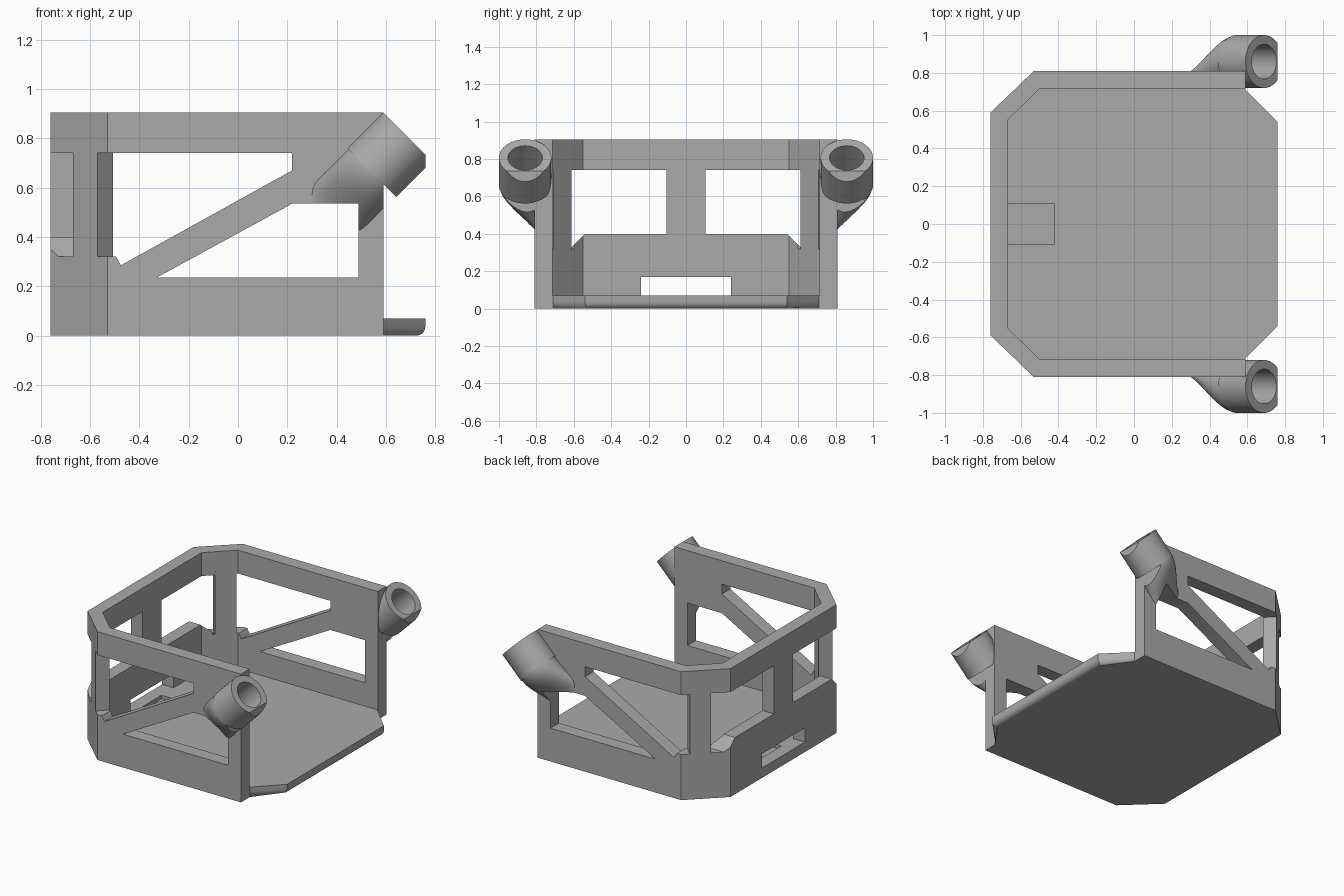
import bpy, bmesh, math
from mathutils import Vector

if "Cube" in bpy.data.objects:
    bpy.data.objects.remove(bpy.data.objects["Cube"])

grey = bpy.data.materials.new("plain_grey")
grey.use_nodes = True
COLOUR = (0.4, 0.4, 0.4, 1)
grey.diffuse_color = COLOUR
grey.node_tree.nodes["Principled BSDF"].inputs["Base Color"].default_value = COLOUR


def make(name, bm):
    bmesh.ops.recalc_face_normals(bm, faces=bm.faces)
    mesh = bpy.data.meshes.new(name)
    bm.to_mesh(mesh)
    bm.free()
    mesh.materials.append(grey)
    ob = bpy.data.objects.new(name, mesh)
    bpy.context.collection.objects.link(ob)
    return ob


def prism(name, outline, axis, low, high):
    """Extrude a 2D outline along the named axis."""
    place = {"x": lambda a, b, h: (h, a, b),
             "y": lambda a, b, h: (a, h, b),
             "z": lambda a, b, h: (a, b, h)}[axis]
    bm = bmesh.new()
    face = bm.faces.new([bm.verts.new(place(a, b, low)) for a, b in outline])
    new = bmesh.ops.extrude_face_region(bm, geom=[face])["geom"]
    shift = Vector(place(0, 0, high - low))
    bmesh.ops.translate(bm, vec=shift, verts=[v for v in new if isinstance(v, bmesh.types.BMVert)])
    return make(name, bm)


def box(name, x, y, z):
    return prism(name, [(x[0], y[0]), (x[1], y[0]), (x[1], y[1]), (x[0], y[1])], "z", *z)


def cylinder(name, start, end, radius, sides=48):
    start, end = Vector(start), Vector(end)
    bm = bmesh.new()
    bmesh.ops.create_cone(bm, cap_ends=True, segments=sides, radius1=radius,
                          radius2=radius, depth=(end - start).length)
    turn = (end - start).to_track_quat("Z", "Y").to_matrix().to_4x4()
    turn.translation = (start + end) / 2
    bm.transform(turn)
    return make(name, bm)


def cut(ob, cutters):
    """Subtract each cutter and bake the result."""
    for c in cutters:
        mod = ob.modifiers.new("cut", "BOOLEAN")
        mod.operation, mod.solver, mod.object = "DIFFERENCE", "EXACT", c
    bpy.context.view_layer.update()
    graph = bpy.context.evaluated_depsgraph_get()
    mesh = bpy.data.meshes.new_from_object(ob.evaluated_get(graph))
    ob.modifiers.clear()
    ob.data = mesh


def mirrored(half):
    return half + [(x, -y) for x, y in reversed(half)]


FLOOR, TOP = 0.07, 0.905
cutters, parts = [], []

# Floor plate with a rounded lower front lip
floor = prism("floor_plate", mirrored([(-0.76, 0.59), (-0.53, 0.81), (0.59, 0.81),
                                       (0.59, 0.71), (0.76, 0.54)]), "z", 0, FLOOR)
bm = bmesh.new()
bm.from_mesh(floor.data)
lip = [e for e in bm.edges if all(v.co.z < 0.01 and v.co.x > 0.58 for v in e.verts)
       and max(v.co.x for v in e.verts) > 0.7]
bmesh.ops.bevel(bm, geom=lip, offset=0.035, segments=5, profile=0.5, affect="EDGES")
bm.to_mesh(floor.data)
bm.free()

# Screw holes with counterbores below, and the shallow cable recess
floor_cuts = [box("recess_cutter", (-0.67, -0.42), (-0.105, 0.105), (0.045, 0.2))]
for x in (-0.47, 0.565):
    for y in (-0.52, 0.52):
        floor_cuts.append(cylinder("hole_cutter", (x, y, -0.1), (x, y, 0.2), 0.052))
        floor_cuts.append(cylinder("counterbore_cutter", (x, y, -0.1), (x, y, 0.03), 0.115))
cut(floor, floor_cuts)
cutters += floor_cuts
parts.append(floor)

# U-shaped wall
outer = [(0.59, 0.81), (-0.53, 0.81), (-0.76, 0.59)]
inner = [(0.59, 0.715), (-0.5, 0.715), (-0.67, 0.55)]
ring = outer + [(x, -y) for x, y in reversed(outer)] + \
    [(x, -y) for x, y in inner] + list(reversed(inner))
wall = prism("wall", ring, "z", FLOOR, TOP)

upper = [(-0.62, 0.32), (-0.495, 0.32), (-0.475, 0.285), (0.22, 0.67), (0.22, 0.74), (-0.62, 0.74)]
lower = [(-0.33, 0.235), (0.49, 0.235), (0.49, 0.535), (0.22, 0.535)]
back = [(0.105, 0.4), (0.54, 0.4), (0.62, 0.32), (0.95, 0.32), (0.95, 0.74), (0.105, 0.74)]
wall_cuts = [box("slot_cutter", (-0.9, -0.6), (-0.24, 0.24), (0.0, 0.17))]
lower_cuts, bores = [], []
DIRECTION = Vector((1, 0, 1)).normalized()
ACROSS = Vector((-1, 0, 1)).normalized()
for s in (-1, 1):
    span = sorted((s * 0.6, s * 1.1))
    wall_cuts.append(prism("upper_window_cutter", upper, "y", *span))
    lower_cuts.append(prism("lower_window_cutter", lower, "y", *span))
    wall_cuts.append(prism("back_window_cutter", [(s * y, z) for y, z in back], "x", -0.9, -0.58))
    mouth = Vector((0.689, s * 0.86, 0.806))
    bores.append(cylinder("bore_cutter", mouth - DIRECTION * 0.2, mouth + DIRECTION * 0.1, 0.092))
cut(wall, wall_cuts + lower_cuts + bores)
parts.append(wall)

trim = box("front_trim_cutter", (0.76, 1.2), (-1.2, 1.2), (0, 1.2))
flare_trim = box("flare_trim_cutter", (0.59, 1.2), (-1.2, 1.2), (0, 1.2))
cutters += wall_cuts + lower_cuts + bores + [trim, flare_trim]


def flare(name, side):
    """Tapered blend running from the socket back into the wall."""
    bm = bmesh.new()
    rings, count, steps = [], 32, 12
    for i in range(steps + 1):
        t = i / steps
        ease = t * t * (3 - 2 * t)
        depth = 0.27 * (1 - ease) + 0.075 * ease
        centre = Vector((0.553, 0, 0.67)) - DIRECTION * (0.32 * t)
        loop = []
        for k in range(count):
            a = math.tau * k / count
            p = centre + ACROSS * (0.135 * math.sin(a))
            p.y = side * (0.73 + depth * (1 + math.cos(a)) / 2)
            loop.append(bm.verts.new(p))
        rings.append(loop)
    for a, b in zip(rings, rings[1:]):
        for k in range(count):
            n = (k + 1) % count
            bm.faces.new((a[k], a[n], b[n], b[k]))
    bm.faces.new(rings[0])
    bm.faces.new(rings[-1])
    return make(name, bm)


for s, label in ((-1, "right"), (1, "left")):
    # Angled socket and its blend
    mouth = Vector((0.689, s * 0.86, 0.806))
    socket = cylinder(label + "_socket", mouth - DIRECTION * 0.205, mouth, 0.14, 64)
    cut(socket, bores + [trim])
    blend = flare(label + "_socket_blend", s)
    cut(blend, lower_cuts + bores + [flare_trim])
    # Diagonal corner post
    post = prism(label + "_corner_post", [(-0.67, s * 0.676), (-0.57, s * 0.772),
                                          (-0.507, s * 0.708), (-0.607, s * 0.611)],
                 "z", 0.27, 0.76)
    parts += [socket, blend, post]

for c in cutters:
    bpy.data.objects.remove(c)

# Smooth the round surfaces, keep the edges sharp
bpy.ops.object.select_all(action="DESELECT")
for p in parts:
    p.select_set(True)
bpy.context.view_layer.objects.active = parts[0]
bpy.ops.object.shade_smooth_by_angle(angle=math.radians(30))
